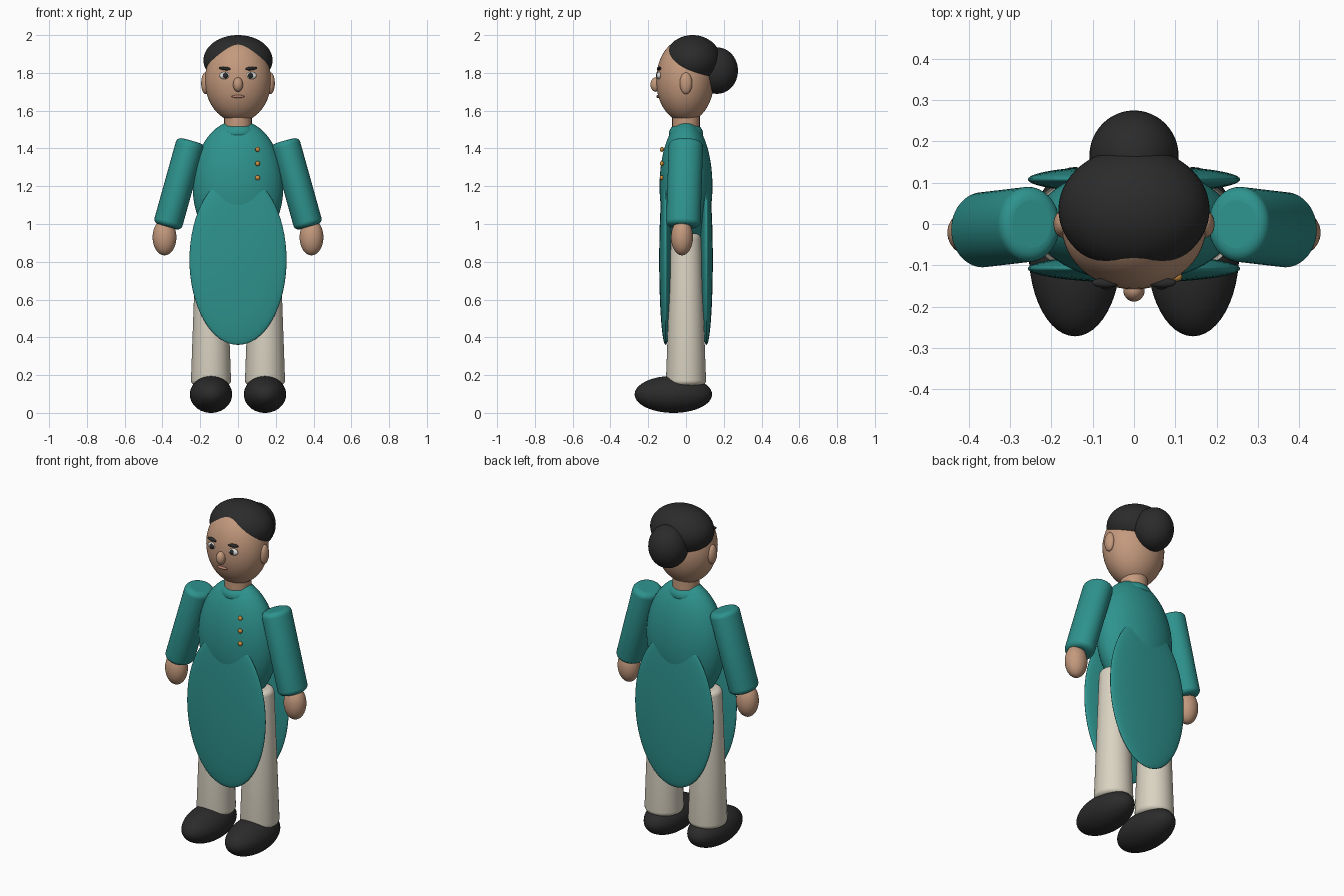
import bpy, bmesh
from mathutils import Vector, Matrix

cube = bpy.data.objects.get("Cube")
if cube:
    bpy.data.objects.remove(cube, do_unlink=True)


def material(name, rgb):
    m = bpy.data.materials.new(name)
    m.use_nodes = True
    m.diffuse_color = (*rgb, 1)
    m.node_tree.nodes["Principled BSDF"].inputs["Base Color"].default_value = (*rgb, 1)
    return m


teal = material("teal cloth", (0.027, 0.29, 0.27))
skin = material("skin", (0.55, 0.32, 0.205))
cream = material("cream cloth", (0.70, 0.65, 0.54))
black = material("soft black", (0.024, 0.024, 0.024))
gold = material("gold", (0.60, 0.27, 0.05))
white = material("eye white", (0.75, 0.75, 0.72))
lip = material("lip", (0.47, 0.22, 0.16))


def finish(name, bm, mat, flat_caps=False):
    for f in bm.faces:
        f.smooth = not (flat_caps and len(f.verts) > 8)
    mesh = bpy.data.meshes.new(name)
    bm.to_mesh(mesh)
    bm.free()
    mesh.materials.append(mat)
    obj = bpy.data.objects.new(name, mesh)
    bpy.context.collection.objects.link(obj)
    return obj


def ellipsoid(name, center, radii, mat, tilt=0, segments=48):
    """Sphere scaled to the radii, then tilted about the y axis."""
    bm = bmesh.new()
    matrix = (Matrix.Translation(center) @ Matrix.Rotation(tilt, 4, 'Y')
              @ Matrix.Diagonal((*radii, 1)))
    bmesh.ops.create_uvsphere(bm, u_segments=segments, v_segments=segments // 2,
                              radius=1, matrix=matrix)
    return finish(name, bm, mat)


def tube(name, bottom, top, r_bottom, r_top, mat, bevel=0.0, depth_scale=1.0):
    """Tapered tube between two points, with rounded rims."""
    bottom, top = Vector(bottom), Vector(top)
    axis = top - bottom
    bm = bmesh.new()
    bmesh.ops.create_cone(bm, cap_ends=True, segments=48, radius1=r_bottom,
                          radius2=r_top, depth=axis.length)
    if bevel:
        rims = [e for e in bm.edges if any(len(f.verts) > 4 for f in e.link_faces)]
        bmesh.ops.bevel(bm, geom=rims, offset=bevel, segments=5, profile=0.5,
                        affect='EDGES')
    turn = Vector((0, 0, 1)).rotation_difference(axis).to_matrix().to_4x4()
    bm.transform(Matrix.Translation((bottom + top) / 2) @ turn
                 @ Matrix.Diagonal((1, depth_scale, 1, 1)))
    return finish(name, bm, mat, flat_caps=True)


# Head, hair and neck
ellipsoid("head", (0, -0.005, 1.76), (0.175, 0.153, 0.22), skin, segments=64)
ellipsoid("hair", (0, 0.035, 1.867), (0.183, 0.15, 0.133), black, segments=64)
ellipsoid("hair_bun", (0, 0.165, 1.812), (0.108, 0.11, 0.123), black)
tube("neck", (0, 0, 1.46), (0, 0, 1.6), 0.073, 0.073, skin)

# Face
ellipsoid("nose", (0, -0.16, 1.738), (0.026, 0.028, 0.038), skin)
ellipsoid("mouth", (0, -0.147, 1.675), (0.034, 0.01, 0.008), lip)

# Tunic
ellipsoid("collar", (0, 0, 1.48), (0.1, 0.09, 0.06), teal)
ellipsoid("tunic_body", (0, 0, 1.2), (0.24, 0.14, 0.35), teal, segments=64)
for label, y in (("front", -0.108), ("back", 0.108)):
    ellipsoid("tunic_" + label + "_panel", (0, y, 0.81), (0.257, 0.034, 0.45),
              teal, segments=64)
for i in range(3):
    ellipsoid(f"button_{i + 1}", (0.104, -0.128, 1.395 - 0.075 * i),
              (0.013, 0.011, 0.013), gold, segments=20)

# Paired parts
for side, s in (("left", 1), ("right", -1)):
    ellipsoid(side + "_ear", (s * 0.172, 0, 1.745), (0.023, 0.033, 0.057), skin)
    ellipsoid(side + "_eye", (s * 0.068, -0.142, 1.786), (0.03, 0.013, 0.02), white)
    ellipsoid(side + "_pupil", (s * 0.066, -0.151, 1.786), (0.015, 0.008, 0.015),
              black, segments=24)
    ellipsoid(side + "_eyebrow", (s * 0.068, -0.142, 1.823), (0.034, 0.012, 0.009),
              black, tilt=s * -0.1, segments=24)
    tube(side + "_sleeve", (s * 0.375, -0.015, 0.985), (s * 0.248, 0, 1.44),
         0.077, 0.077, teal, bevel=0.028, depth_scale=1.18)
    ellipsoid(side + "_hand", (s * 0.389, -0.021, 0.93), (0.063, 0.058, 0.096), skin)
    tube(side + "_trouser_leg", (s * 0.143, 0, 0.145), (s * 0.143, 0, 0.95),
         0.107, 0.078, cream, bevel=0.028)
    ellipsoid(side + "_shoe", (s * 0.143, -0.067, 0.098), (0.112, 0.205, 0.098), black)
